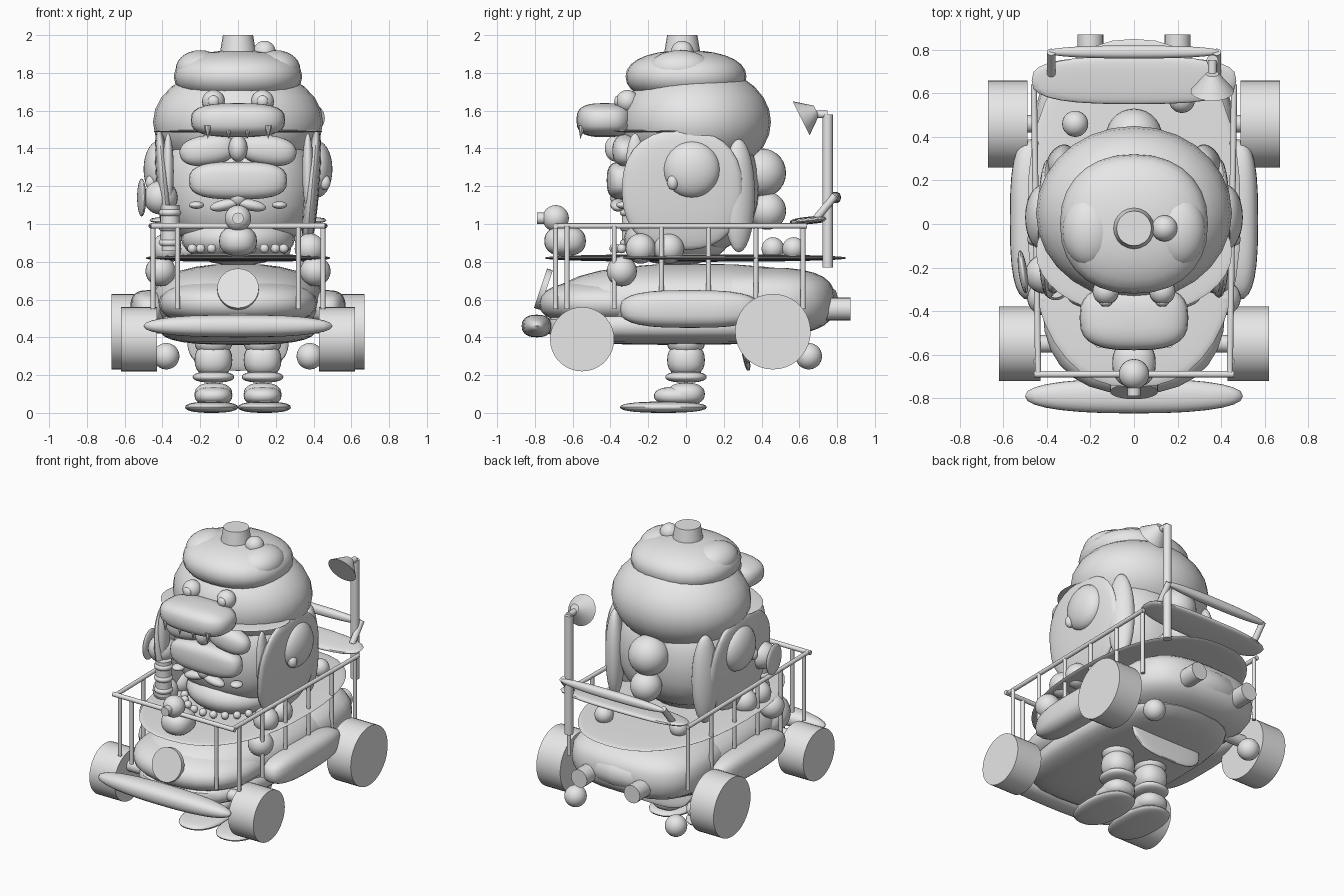
import bpy
import math
from mathutils import Vector

cube = bpy.data.objects.get("Cube")
if cube:
    bpy.data.objects.remove(cube, do_unlink=True)

SHADE = .8
grey = bpy.data.materials.new("plain grey")
grey.use_nodes = True
grey.diffuse_color = (SHADE, SHADE, SHADE, 1)
grey.node_tree.nodes["Principled BSDF"].inputs["Base Color"].default_value = grey.diffuse_color

# Exponents for rounded shapes: lower is boxier
ROUND, SOFT, BOXY = 1, .85, .7
SIDES = {"left": 1, "right": -1}


def finish(name):
    part = bpy.context.object
    part.name = name
    part.data.materials.append(grey)
    bpy.ops.object.shade_smooth_by_angle(angle=math.radians(40))


def ball(name, at, size, shape=ROUND, tilt=0, turn=0, roll=0, segments=28):
    """Ellipsoid, optionally boxy, tilted about x, rolled about y, turned about z."""
    rotation = [math.radians(angle) for angle in (tilt, roll, turn)]
    bpy.ops.mesh.primitive_uv_sphere_add(segments=segments, ring_count=segments // 2,
                                         radius=1, location=at, rotation=rotation)
    for vert in bpy.context.object.data.vertices:
        vert.co = [math.copysign(abs(c) ** shape, c) * radius for c, radius in zip(vert.co, size)]
    finish(name)


def sphere(name, at, radius):
    ball(name, at, size=(radius, radius, radius))


def tube(name, start, end, radius, end_radius=None, segments=20):
    """Cylinder or cone between two points."""
    start, end = Vector(start), Vector(end)
    axis = end - start
    bpy.ops.mesh.primitive_cone_add(vertices=segments, radius1=radius,
                                    radius2=radius if end_radius is None else end_radius,
                                    depth=axis.length, location=(start + end) / 2,
                                    rotation=axis.to_track_quat('Z', 'Y').to_euler())
    finish(name)


def ball_pair(name, at, size, shape=ROUND, turn=0, roll=0):
    """Mirrored ellipsoids on the left and right."""
    x, y, z = at
    for side, sign in SIDES.items():
        ball(f"{side}_{name}", (sign * x, y, z), size, shape, turn=sign * turn, roll=sign * roll)


def tube_pair(name, start, end, radius, end_radius=None, segments=20):
    """Mirrored tubes on the left and right."""
    for side, sign in SIDES.items():
        mirror = Vector((sign, 1, 1))
        tube(f"{side}_{name}", mirror * Vector(start), mirror * Vector(end),
             radius, end_radius, segments)


# Car hull, deck, bumper and side pods
ball("lower_hull", at=(0, -.05, .46), size=(.42, .7, .1), shape=BOXY)
ball("upper_hull", at=(0, .05, .59), size=(.46, .76, .2), shape=SOFT)
ball("rear_hull", at=(0, .4, .59), size=(.46, .39, .18), shape=BOXY)
ball("nose_hood", at=(0, -.38, .58), size=(.42, .4, .13), shape=SOFT)
ball("deck", at=(0, .05, .82), size=(.49, .8, .02), shape=SOFT, segments=40)
ball("bumper", at=(0, -.79, .46), size=(.5, .08, .06), shape=SOFT)
ball_pair("side_pod", at=(.47, .02, .55), size=(.1, .37, .1), shape=BOXY)
ball_pair("rear_ball", at=(.38, .65, .3), size=(.07, .07, .07))
ball_pair("fender_ball", at=(.41, -.34, .75), size=(.08, .08, .08))
tube("headlamp", start=(0, -.74, .65), end=(0, -.77, .66), radius=.11, segments=32)

# Wheels, axles, exhausts and mud flap
tube_pair("front_wheel", start=(.43, -.55, .39), end=(.62, -.55, .39), radius=.17, segments=36)
tube_pair("rear_wheel", start=(.49, .46, .43), end=(.67, .46, .43), radius=.2, segments=36)
tube_pair("front_axle", start=(0, -.55, .46), end=(.5, -.55, .46), radius=.04)
tube_pair("rear_axle", start=(0, .46, .48), end=(.5, .46, .48), radius=.04)
tube_pair("exhaust", start=(.2, .7, .55), end=(.2, .87, .55), radius=.06)
ball("mud_flap", at=(0, .3, .4), size=(.27, .02, .18), shape=BOXY, tilt=10)

# Guard rail with evenly spaced posts
RAIL_TOP, RAIL_FOOT, RAIL_FRONT, RAIL_BACK = .99, .55, -.69, .64
tube_pair("top_rail", (.44, RAIL_FRONT, RAIL_TOP), (.46, RAIL_BACK, RAIL_TOP), radius=.014)
for index in range(6):
    y = index / 4 - .63
    tube_pair(f"post_{index}", (.45, y, RAIL_FOOT), (.45, y, RAIL_TOP), radius=.013)
tube_pair("front_post", (.32, RAIL_FRONT, RAIL_FOOT), (.32, RAIL_FRONT, RAIL_TOP), radius=.013)
tube_pair("front_rail", (0, RAIL_FRONT, RAIL_TOP), (.46, RAIL_FRONT, RAIL_TOP), radius=.015)

# Rear wing and street lamp
ball("lower_wing", at=(0, .66, 1.02), size=(.47, .11, .02), shape=BOXY, tilt=6)
ball("upper_wing", at=(0, .79, 1.14), size=(.4, .03, .03), shape=SOFT)
tube_pair("wing_strut", start=(.38, .69, 1.03), end=(.38, .79, 1.15), radius=.02)
LAMP_X, LAMP_Y, LAMP_TOP = .36, .75, 1.58
tube("lamp_pole", (LAMP_X, LAMP_Y, .77), (LAMP_X, LAMP_Y, LAMP_TOP), radius=.027)
tube("lamp_arm", (LAMP_X, LAMP_Y, LAMP_TOP), (LAMP_X, .65, LAMP_TOP), radius=.02)
tube("lamp_shade", (LAMP_X, .61, 1.56), (LAMP_X, .69, 1.6), radius=.1, end_radius=.03)

# Legs and shoes
ball_pair("knee", at=(.13, 0, .37), size=(.1, .1, .07))
ball_pair("shin", at=(.13, 0, .28), size=(.1, .1, .09), shape=SOFT)
ball_pair("sock_ring", at=(.13, 0, .19), size=(.11, .11, .03), shape=SOFT)
ball_pair("ankle", at=(.13, 0, .1), size=(.1, .1, .06), shape=SOFT)
ball_pair("shoe", at=(.13, -.04, .09), size=(.1, .13, .05), shape=SOFT)
ball_pair("sole", at=(.14, -.12, .03), size=(.14, .23, .03), shape=SOFT)
tube_pair("thigh", start=(.13, 0, .2), end=(.13, 0, .5), radius=.08)

# Body, side flaps and ears
ball("body", at=(0, .03, 1.2), size=(.41, .36, .36), shape=SOFT)
ball("chest", at=(0, -.05, .92), size=(.3, .28, .14))
ball_pair("side_flap", at=(.39, -.02, 1.18), size=(.04, .32, .32), shape=SOFT, roll=5)
ball_pair("back_lock", at=(.34, .28, 1.15), size=(.06, .09, .3), turn=25)
ball_pair("front_lock", at=(.37, -.27, 1.28), size=(.03, .05, .2))
ball_pair("ear", at=(.42, .03, 1.29), size=(.08, .15, .15))
ball_pair("ear_tip", at=(.46, -.07, 1.22), size=(.03, .03, .04))
sphere("back_bun", at=(0, .4, 1.27), radius=.13)
sphere("small_back_bun", at=(0, .43, 1.07), radius=.1)

# Hat: dome, brim, beret and stalk
ball("hat_dome", at=(0, .05, 1.54), size=(.45, .4, .3))
ball("hat_brim", at=(0, -.13, 1.49), size=(.45, .29, .01), segments=36)
ball("beret", at=(0, 0, 1.78), size=(.34, .32, .14), shape=SOFT + .05)
ball_pair("beret_puff", at=(.2, -.03, 1.82), size=(.13, .17, .1))
tube("hat_stalk", start=(0, -.02, 1.88), end=(0, -.02, 2), radius=.1, end_radius=.08)
sphere("hat_bead", at=(.14, -.02, 1.91), radius=.06)

# Hat snout with eyes and teeth
ball("snout", at=(0, -.43, 1.55), size=(.25, .15, .09), shape=BOXY)
ball_pair("hat_eye", at=(.13, -.31, 1.65), size=(.06, .06, .06))
ball_pair("hat_pupil", at=(.13, -.36, 1.65), size=(.03, .02, .03))
for tooth, x in {"middle": .05, "outer": .16}.items():
    tube_pair(f"{tooth}_tooth", (x, -.55, 1.52), (x, -.56, 1.45), radius=.02, end_radius=0, segments=8)

# Face: brows, nose, mouth and moustache
ball_pair("brow", at=(.16, -.32, 1.39), size=(.15, .07, .08), shape=SOFT, roll=8)
ball("nose", at=(0, -.37, 1.4), size=(.05, .06, .07))
ball("mouth", at=(0, -.34, 1.23), size=(.26, .08, .1), shape=BOXY)
ball_pair("moustache", at=(.07, -.36, 1.1), size=(.08, .04, .03), roll=12)
ball_pair("cheek_bead", at=(.22, -.33, 1.1), size=(.04, .04, .02))
sphere("chin_bead", at=(0, -.35, 1.14), radius=.05)

# Little mascot on the front rail
ball("mascot_body", at=(0, -.64, .91), size=(.1, .11, .08), shape=SOFT)
sphere("mascot_head", at=(0, -.69, 1.03), radius=.07)
tube("mascot_snout", start=(0, -.74, 1.03), end=(0, -.79, 1.03), radius=.03)

# Raised arm with a hand disc
ARM_X, ARM_Y = -.36, -.29
tube("forearm", (ARM_X, ARM_Y, .86), (ARM_X, ARM_Y, 1.1), radius=.05)
for index in range(3):
    ball(f"sleeve_ring_{index}", at=(ARM_X, ARM_Y, .9 + index * .08), size=(.06, .06, .03))
sphere("hand", at=(-.41, -.23, 1.14), radius=.09)
ball("hand_disc", at=(-.51, -.22, 1.14), size=(.02, .1, .1), turn=8)

# Balls along the deck edge and a necklace of beads
for index in range(2):
    ball_pair(f"deck_ball_{index}", at=(.38, index * .15 - .24, .87), size=(.08, .08, .08))
sphere("left_back_ball", at=(.22, .57, .87), radius=.06)
sphere("right_back_ball", at=(-.27, .46, .87), radius=.06)
BEADS = 9
for index in range(BEADS):
    angle = math.pi * (1 + (index + 2) / (BEADS + 3))
    sphere(f"bead_{index}", at=(.28 * math.cos(angle), .3 * math.sin(angle) - .08, .87), radius=.025)
